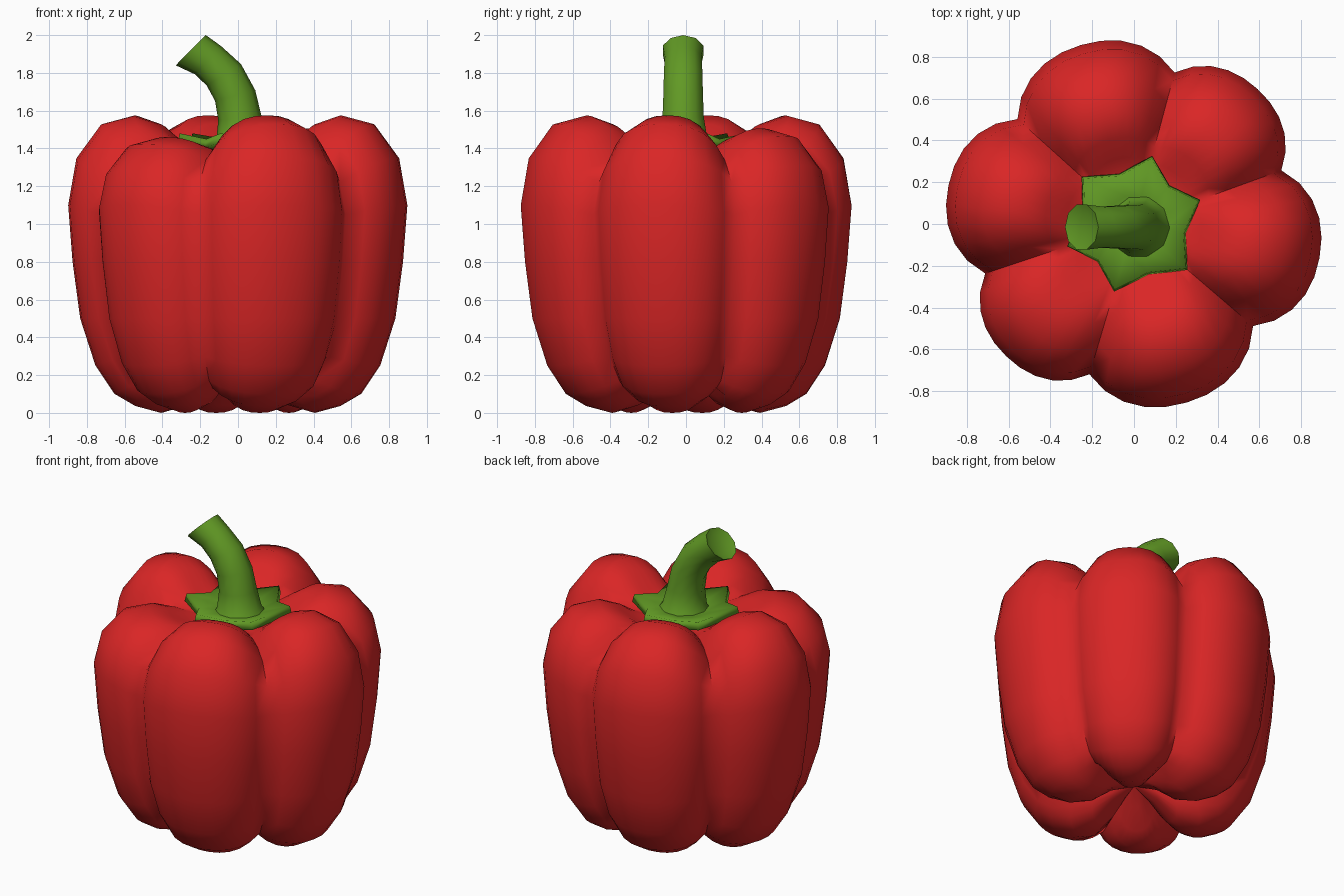
import bpy, bmesh, math
from mathutils import Vector

if "Cube" in bpy.data.objects:
    bpy.data.objects.remove(bpy.data.objects["Cube"])


def material(name, color):
    m = bpy.data.materials.new(name)
    m.diffuse_color = (*color, 1)
    m.use_nodes = True
    m.node_tree.nodes["Principled BSDF"].inputs["Base Color"].default_value = m.diffuse_color
    return m


RED = material("pepper red", (0.70, 0.019, 0.019))
GREEN = material("stem green", (0.12, 0.32, 0.018))


def finish(bm, name, mat, angle):
    bmesh.ops.recalc_face_normals(bm, faces=bm.faces)
    me = bpy.data.meshes.new(name)
    bm.to_mesh(me)
    bm.free()
    me.materials.append(mat)
    for p in me.polygons:
        p.use_smooth = True
    me.set_sharp_from_angle(angle=math.radians(angle))
    ob = bpy.data.objects.new(name, me)
    bpy.context.collection.objects.link(ob)
    return ob


def bridge(bm, a, b):
    n = len(a)
    for i in range(n):
        j = (i + 1) % n
        bm.faces.new((a[i], a[j], b[j], b[i]))


# Pepper body: blend a lobe profile with a groove profile around six lobes
LOBE = [(.15, .14), (.27, .04), (.41, 0), (.54, .035), (.65, .1), (.75, .25),
        (.83, .5), (.87, .8), (.893, 1.1), (.85, 1.35), (.72, 1.53),
        (.55, 1.575), (.42, 1.53), (.32, 1.44), (.2, 1.38)]
GROOVE = [(.12, .19), (.24, .17), (.36, .15), (.47, .13), (.54, .17), (.62, .3),
          (.69, .5), (.73, .8), (.75, 1.05), (.71, 1.22), (.6, 1.34),
          (.48, 1.38), (.38, 1.385), (.3, 1.38), (.2, 1.36)]
NOTCHES = [-40.6, 20, 75, 138, 198.4, 253.5, 319.4]
# radius factor and crown height factor of each lobe
SIZES = [(1.01, 1), (.98, .88), (1, 1), (1.015, 1), (.985, .8), (.997, 1)]
SEG = 10

bm = bmesh.new()
rings = []
for (lr, lz), (gr, gz) in zip(LOBE, GROOVE):
    ring = []
    for k, (fr, fz) in enumerate(SIZES):
        a0, a1 = NOTCHES[k], NOTCHES[k + 1]
        top = 1 + (lz - 1) * fz if lz > 1.2 else lz
        top = max(top, gz) if lz > 1.36 else top
        for i in range(SEG):
            u = 2 * i / SEG - 1
            w = 1 - abs(u) ** 2.5
            a = math.radians(a0 + (a1 - a0) * i / SEG)
            r = gr + (lr * fr - gr) * w
            z = gz + (top - gz) * w
            ring.append(bm.verts.new((r * math.cos(a), r * math.sin(a), z)))
    rings.append(ring)
for a, b in zip(rings, rings[1:]):
    bridge(bm, a, b)
for ring, z in ((rings[0], .2), (rings[-1], 1.37)):
    c = bm.verts.new((0, 0, z))
    for i in range(len(ring)):
        bm.faces.new((ring[i], ring[(i + 1) % len(ring)], c))
finish(bm, "pepper_body", RED, 75)

# Calyx: six-pointed leaf cap whose tips lie in the grooves
bm = bmesh.new()
inner, outer = [], []
for k in range(6):
    a0, a1 = NOTCHES[k], NOTCHES[k + 1]
    for ang, r, z in ((a0, .325, 1.48), ((a0 + a1) / 2, .24, 1.45)):
        d = Vector((math.cos(math.radians(ang)), math.sin(math.radians(ang)), 0))
        inner.append(bm.verts.new(d * .14 + Vector((0, 0, 1.43))))
        outer.append(bm.verts.new(d * r + Vector((0, 0, z))))
bridge(bm, inner, outer)
bm.faces.new(inner)
calyx = finish(bm, "calyx", GREEN, 40)
mod = calyx.modifiers.new("thickness", "SOLIDIFY")
mod.thickness = .05
mod.offset = -1

# Stem: bent tapering tube with a slightly hollow cut end
PATH = [(.03, 1.38, 0, .19), (.02, 1.45, 3, .135), (.01, 1.56, 5, .115),
        (-.015, 1.68, 15, .11), (-.075, 1.79, 32, .107),
        (-.16, 1.868, 47, .102), (-.25, 1.92, 45, .113), (-.238, 1.908, 45, .07)]
N = 10
bm = bmesh.new()
rings = []
for x, z, tilt, r in PATH:
    t = math.radians(tilt)
    ring = []
    for i in range(N):
        a = 2 * math.pi * i / N
        c, s = r * math.cos(a), r * math.sin(a)
        ring.append(bm.verts.new((x + c * math.cos(t), -.015 + s, z + c * math.sin(t))))
    rings.append(ring)
for a, b in zip(rings, rings[1:]):
    bridge(bm, a, b)
bm.faces.new(rings[0])
bm.faces.new(rings[-1])
finish(bm, "stem", GREEN, 45)
